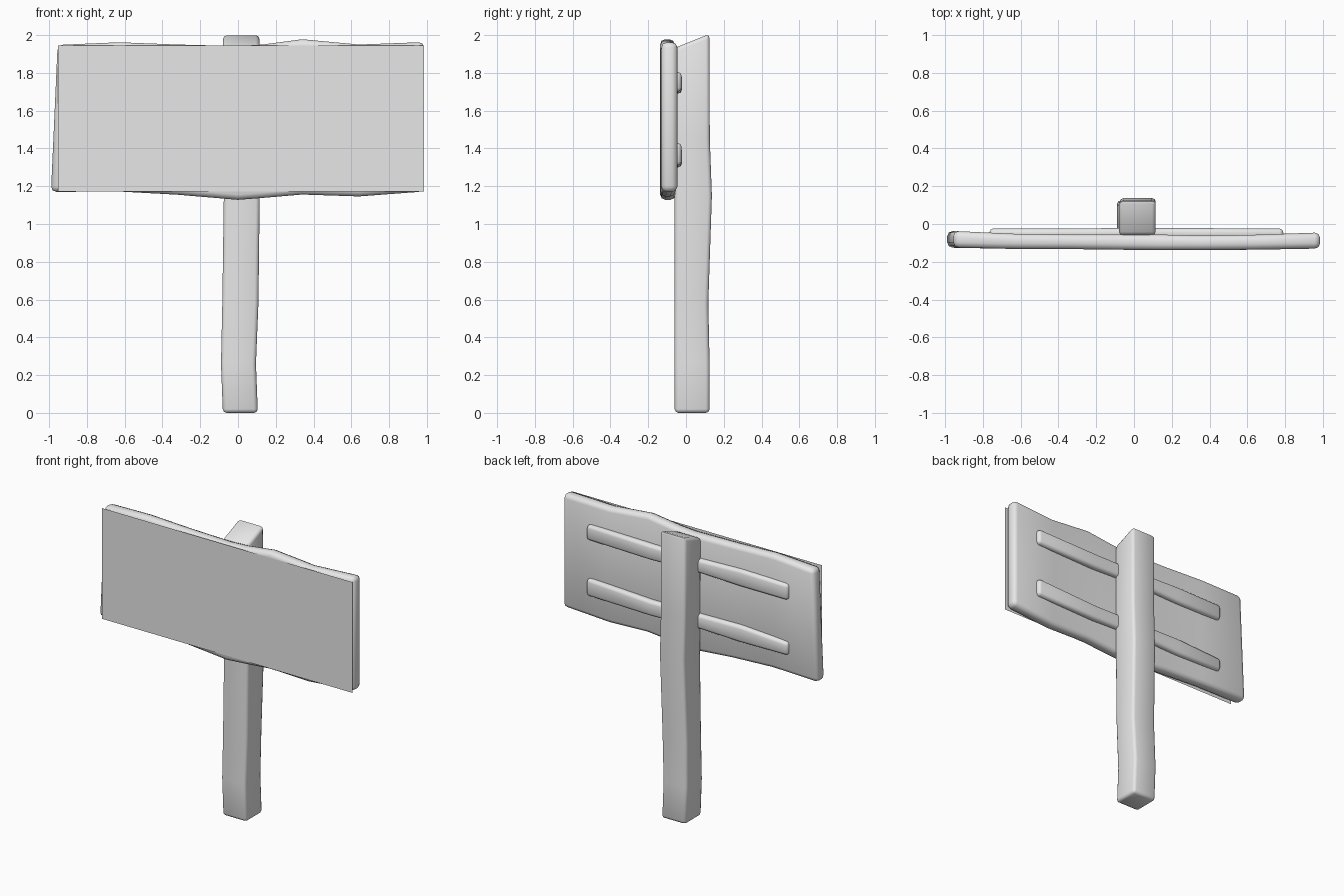
import bpy
import bmesh
import math

cube = bpy.data.objects.get("Cube")
if cube:
    bpy.data.objects.remove(cube, do_unlink=True)

GREY = (0.8, 0.8, 0.8, 1.0)
grey = bpy.data.materials.new("plain grey")
grey.use_nodes = True
grey.diffuse_color = GREY
grey.node_tree.nodes["Principled BSDF"].inputs["Base Color"].default_value = GREY


def finish(name, bm):
    mesh = bpy.data.meshes.new(name)
    bm.to_mesh(mesh)
    bm.free()
    mesh.materials.append(grey)
    obj = bpy.data.objects.new(name, mesh)
    bpy.context.collection.objects.link(obj)
    return obj


def timber(name, sections, place, bevel, shear=None):
    """Loft rectangles (position, a_min, a_max, b_min, b_max), then round the edges."""
    bm = bmesh.new()
    rings = []
    for t, a0, a1, b0, b1 in sections:
        corners = ((a0, b0), (a1, b0), (a1, b1), (a0, b1))
        rings.append([bm.verts.new(place(t, a, b)) for a, b in corners])
    for low, high in zip(rings, rings[1:]):
        for i in range(4):
            j = (i + 1) % 4
            bm.faces.new((low[i], low[j], high[j], high[i]))
    bm.faces.new(rings[0])
    bm.faces.new(rings[-1])
    if shear:
        for v in rings[0] + rings[-1]:
            shear(v.co)
    bmesh.ops.recalc_face_normals(bm, faces=bm.faces)
    edges = [e for e in bm.edges if e.calc_face_angle(0) > 0.7]
    bmesh.ops.bevel(bm, geom=edges, offset=bevel, segments=2, profile=0.5,
                    affect='EDGES', clamp_overlap=True)
    bmesh.ops.recalc_face_normals(bm, faces=bm.faces)
    obj = finish(name, bm)
    bpy.ops.object.select_all(action='DESELECT')
    obj.select_set(True)
    bpy.context.view_layer.objects.active = obj
    bpy.ops.object.shade_smooth_by_angle(angle=math.radians(50))
    return obj


def upright(z, x, y):
    return (x, y, z)


def sideways(x, y, z):
    return (x, y, z)


# Post with a slightly crooked trunk and a slanted top
def slant_top(co):
    if co.z > 1:
        co.z -= (0.122 - co.y) * 0.4


timber("post", [
    (0.0, -0.08, 0.105, -0.06, 0.125),
    (0.26, -0.09, 0.095, -0.06, 0.125),
    (0.58, -0.083, 0.108, -0.06, 0.118),
    (1.15, -0.075, 0.115, -0.06, 0.137),
    (1.45, -0.077, 0.115, -0.06, 0.126),
    (2.005, -0.08, 0.115, -0.06, 0.124),
], upright, 0.02, slant_top)


# Board with wavy long edges and a leaning left-hand end
def lean_end(co):
    if co.x < 0 and co.z > 1.5:
        co.x += 0.035


timber("board", [
    (-0.99, -0.125, -0.037, 1.17, 1.948),
    (-0.63, -0.132, -0.052, 1.172, 1.962),
    (-0.32, -0.133, -0.055, 1.155, 1.95),
    (0.0, -0.137, -0.055, 1.128, 1.942),
    (0.13, -0.138, -0.056, 1.138, 1.95),
    (0.34, -0.138, -0.06, 1.156, 1.978),
    (0.64, -0.136, -0.057, 1.146, 1.95),
    (0.985, -0.13, -0.045, 1.172, 1.963),
], sideways, 0.028, lean_end)

# Two battens across the back of the board
timber("upper_batten", [
    (-0.765, -0.08, -0.024, 1.69, 1.80),
    (-0.4, -0.08, -0.024, 1.69, 1.805),
    (-0.1, -0.08, -0.022, 1.70, 1.795),
    (0.3, -0.08, -0.022, 1.69, 1.795),
    (0.79, -0.08, -0.024, 1.70, 1.805),
], sideways, 0.02)
timber("lower_batten", [
    (-0.765, -0.08, -0.024, 1.305, 1.395),
    (-0.4, -0.08, -0.024, 1.30, 1.415),
    (-0.1, -0.08, -0.022, 1.31, 1.41),
    (0.3, -0.08, -0.022, 1.30, 1.405),
    (0.79, -0.08, -0.024, 1.31, 1.43),
], sideways, 0.02)

# Flat blank sheet covering the front of the board
bm = bmesh.new()
bm.faces.new([bm.verts.new((x, -0.143, z)) for x, z in
              ((-0.952, 1.172), (0.985, 1.172), (0.985, 1.945), (-0.952, 1.945))])
finish("front_sheet", bm)
